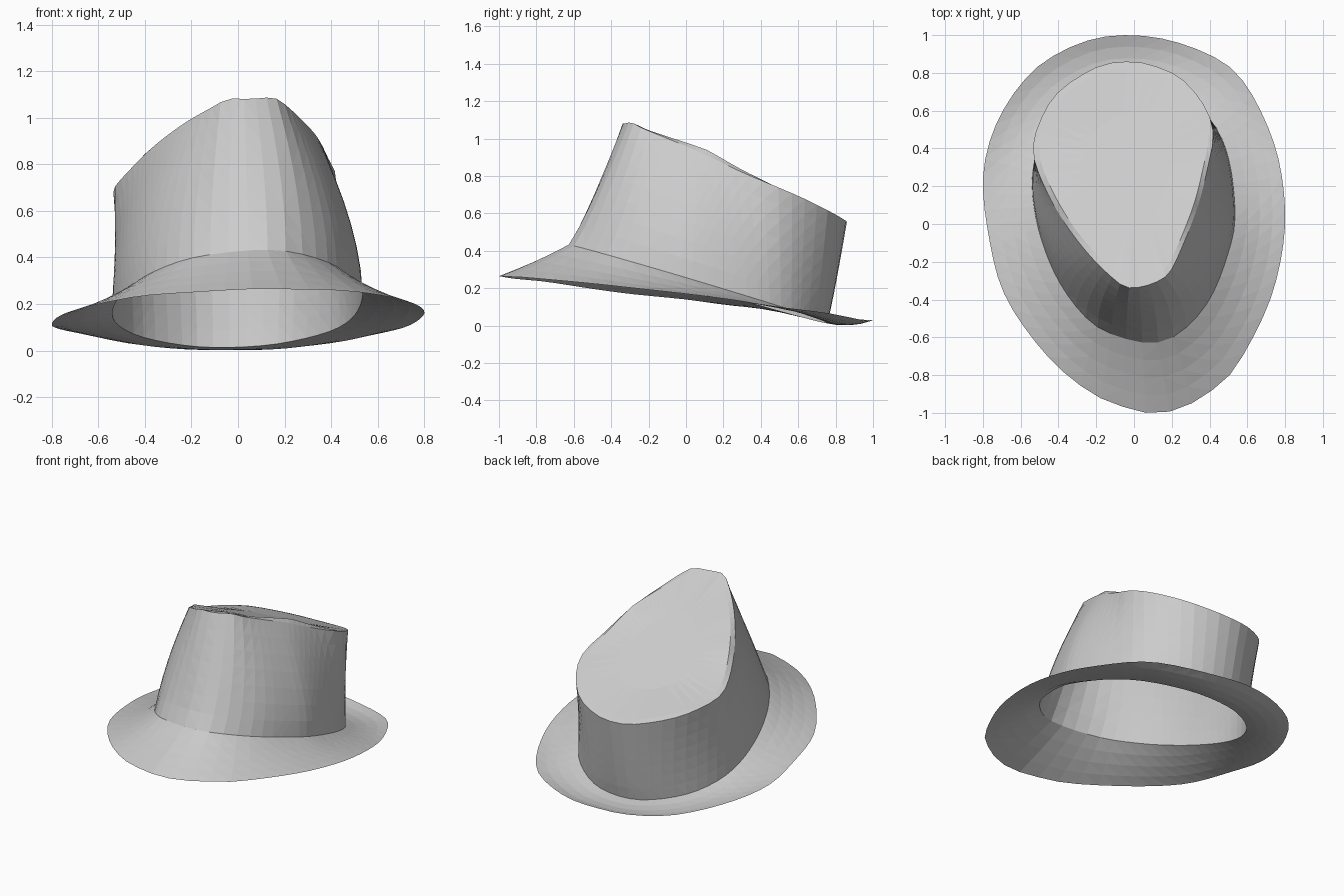
import bpy, bmesh, math
from mathutils import Vector

cube = bpy.data.objects.get("Cube")
if cube:
    bpy.data.objects.remove(cube, do_unlink=True)

SIDES = 56
CENTRE = Vector((0, 0.12, 0))

felt = bpy.data.materials.new("grey felt")
felt.use_nodes = True
felt.diffuse_color = (0.6, 0.6, 0.6, 1)
felt.node_tree.nodes["Principled BSDF"].inputs["Base Color"].default_value = felt.diffuse_color


def polar(p):
    return math.atan2(p.y - CENTRE.y, p.x - CENTRE.x)


def smooth_loop(points, steps=8):
    """Closed Catmull-Rom curve through the points."""
    n, out = len(points), []
    for i in range(n):
        a, b, c, d = (points[(i + k) % n] for k in (-1, 0, 1, 2))
        for s in range(steps):
            t = s / steps
            out.append(0.5 * (2 * b + (c - a) * t + (2 * a - 5 * b + 4 * c - d) * t ** 2
                              + (3 * b - a - 3 * c + d) * t ** 3))
    return out


def ring(points):
    """Resample a closed outline at even angles about the hat's centre."""
    curve = sorted(smooth_loop([Vector(p) for p in points]), key=polar)
    angles = [polar(p) for p in curve]
    result = []
    for k in range(SIDES):
        angle = -math.pi + 2 * math.pi * (k + 0.5) / SIDES
        hi = next((i for i, a in enumerate(angles) if a > angle), 0)
        lo = hi - 1
        span = (angles[hi] - angles[lo]) % (2 * math.pi)
        t = ((angle - angles[lo]) % (2 * math.pi)) / span if span else 0
        result.append(curve[lo].lerp(curve[hi], t))
    return result


def loft(name, rings, tip=None):
    """Skin stacked rings, closing the last one to a tip if given."""
    bm = bmesh.new()
    rows = [[bm.verts.new(p) for p in r] for r in rings]
    for low, high in zip(rows, rows[1:]):
        for i in range(SIDES):
            j = (i + 1) % SIDES
            bm.faces.new((low[i], low[j], high[j], high[i]))
    if tip:
        top = bm.verts.new(tip)
        for i in range(SIDES):
            bm.faces.new((rows[-1][i], rows[-1][(i + 1) % SIDES], top))
    bmesh.ops.triangulate(bm, faces=bm.faces[:])
    mesh = bpy.data.meshes.new(name)
    bm.to_mesh(mesh)
    bm.free()
    mesh.materials.append(felt)
    obj = bpy.data.objects.new(name, mesh)
    bpy.context.collection.objects.link(obj)


def base_height(x, y):
    return 0.43 - 0.3 * (y + 0.62) + 0.03 * (x - 0.1)


def top_height(x, y):
    return 0.935 - 0.455 * y + 0.08 * x


# Outlines, anticlockwise from the front
edge = ring([(.1, -1, .265), (.24, -.98, .263), (.4, -.89, .26), (.53, -.77, .25),
             (.68, -.5, .225), (.76, -.27, .2), (.8, 0, .17), (.78, .27, .135),
             (.715, .5, .1), (.59, .74, .07), (.45, .87, .045), (.2, .97, .025),
             (-.04, 1, .03), (-.25, .97, .03), (-.46, .87, .04), (-.6, .74, .06),
             (-.71, .57, .08), (-.775, .4, .095), (-.8, .22, .11), (-.78, 0, .14),
             (-.715, -.3, .17), (-.6, -.52, .2), (-.41, -.75, .235), (-.2, -.91, .25),
             (0, -.985, .262)])

base = ring([(x, y, base_height(x, y)) for x, y in (
    (.1, -.63), (.25, -.57), (.4, -.4), (.5, -.15), (.535, .05), (.5, .35),
    (.4, .56), (.2, .71), (0, .755), (-.2, .72), (-.4, .58), (-.51, .4),
    (-.54, .2), (-.5, -.05), (-.4, -.3), (-.25, -.5), (-.1, -.59))])

rim = ring([(-.04, -.335, 1.08), (.05, -.33, 1.08), (.15, -.29, 1.085), (.21, -.22, 1.05),
            (.33, .07, .93), (.39, .3, .82), (.42, .48, .745), (.37, .63, .68),
            (.25, .77, .61), (.1, .84, .57), (-.04, .86, .555), (-.2, .83, .565),
            (-.4, .7, .61), (-.5, .54, .65), (-.535, .38, .69), (-.475, .2, .765),
            (-.37, .01, .87), (-.24, -.16, .97), (-.12, -.28, 1.04)])

# Brim, sagging slightly between crown and edge, most at the back
brim_rows = []
for t in (0, 0.25, 0.5, 0.75, 1):
    row = [a.lerp(b, t) for a, b in zip(edge, base)]
    for p in row:
        p.z -= (0.05 + 0.03 * p.y) * t * (1 - t)
    brim_rows.append(row)
loft("brim", brim_rows)

# Crown wall, with sides that bulge outward before closing in at the rim
crown_rows = []
for k in range(8):
    t = k / 7
    row = [a.lerp(b, t) for a, b in zip(base, rim)]
    for p, a, b in zip(row, base, rim):
        p.x = a.x + (b.x - a.x) * t ** 1.7
        p.y = a.y + (b.y - a.y) * t ** 0.87
    crown_rows.append(row)

# Rim bevel, raised along both sides, around the sloping top panel
middle = Vector((0, 0.3, 0))
bevel, panel = [], []
for p in rim:
    q = middle.lerp(p, 0.94)
    lift = 0.03 * max(0, 1 - abs(p.y - 0.1) / 0.4)
    q.z = p.z + top_height(q.x, q.y) - top_height(p.x, p.y) + lift
    bevel.append(q)
    r = middle.lerp(p, 0.5)
    r.z = top_height(r.x, r.y)
    panel.append(r)
crown_rows += [bevel, panel]
loft("crown", crown_rows, (0, 0.3, top_height(0, 0.3)))
